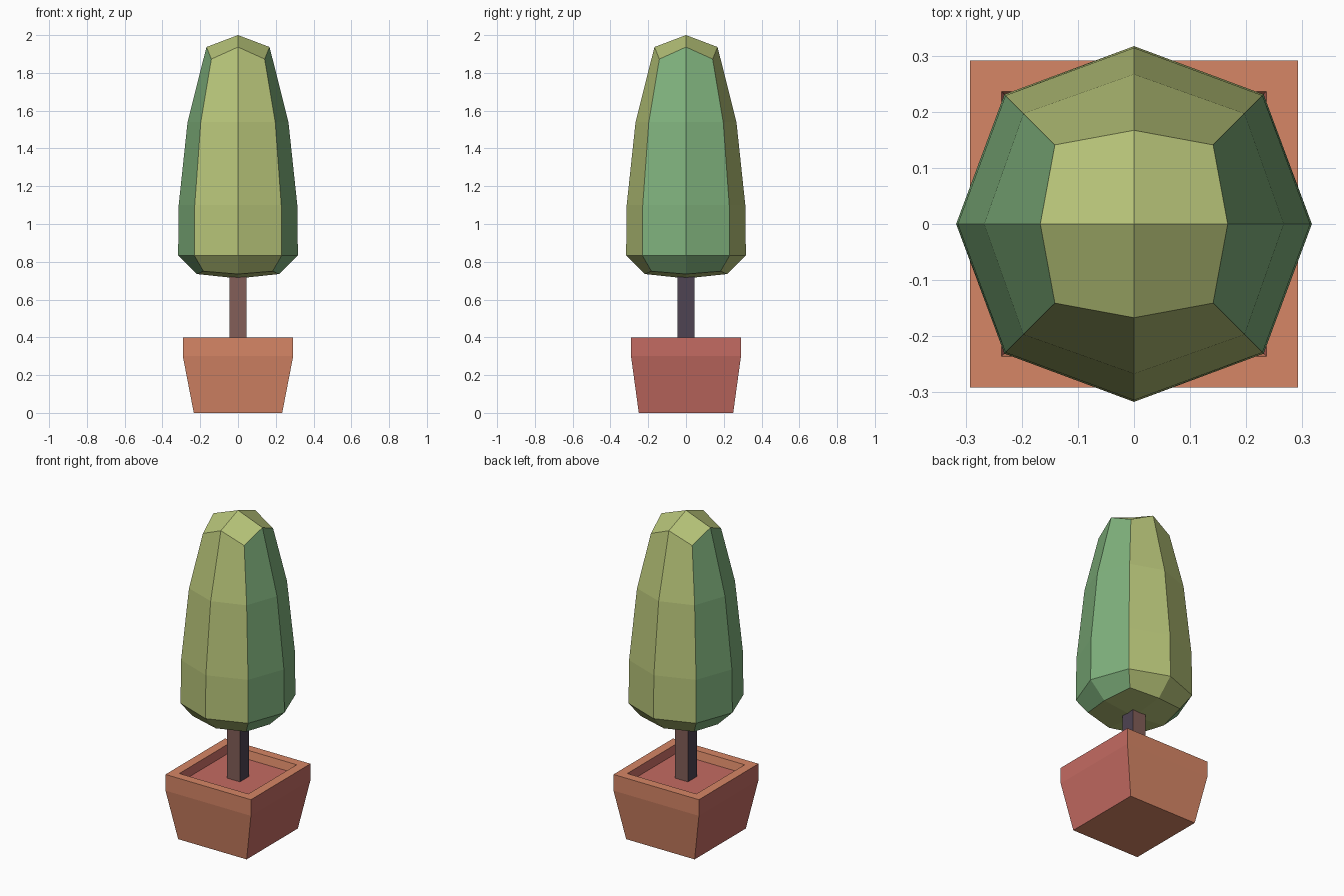
import bpy, bmesh

if "Cube" in bpy.data.objects:
    bpy.data.objects.remove(bpy.data.objects["Cube"])


def material(name, rgb):
    def lin(c):
        c /= 255
        return c / 12.92 if c <= 0.04045 else ((c + 0.055) / 1.055) ** 2.4
    m = bpy.data.materials.new(name)
    m.diffuse_color = (*[lin(c) for c in rgb], 1)
    m.use_nodes = True
    m.node_tree.nodes["Principled BSDF"].inputs["Base Color"].default_value = m.diffuse_color
    return m


leaf_yellow = material("yellow green leaf", (182, 195, 120))
leaf_green = material("green leaf", (128, 178, 125))
clay_orange = material("orange clay", (214, 134, 102))
clay_red = material("red clay", (196, 107, 98))
bark_brown = material("brown bark", (131, 94, 88))
bark_dark = material("dark bark", (78, 67, 82))


def cap(bm, ring, tip_z):
    """Close a ring: flat polygon, or quads meeting at a raised centre."""
    if tip_z is None:
        bm.faces.new(ring)
        return
    tip = bm.verts.new((0, 0, tip_z))
    n = len(ring)
    for i in range(0, n, 2):
        bm.faces.new((tip, ring[i], ring[(i + 1) % n], ring[(i + 2) % n]))


def loft(name, sections, mats, rule, tips=(None, None)):
    bm = bmesh.new()
    rings = [[bm.verts.new(p) for p in s] for s in sections]
    n = len(rings[0])
    for a, b in zip(rings, rings[1:]):
        for i in range(n):
            j = (i + 1) % n
            bm.faces.new((a[i], a[j], b[j], b[i]))
    cap(bm, rings[0], tips[0])
    cap(bm, rings[-1], tips[1])
    bmesh.ops.recalc_face_normals(bm, faces=bm.faces)
    bm.normal_update()
    for f in bm.faces:
        f.material_index = rule(f)
    me = bpy.data.meshes.new(name)
    bm.to_mesh(me)
    bm.free()
    for m in mats:
        me.materials.append(m)
    ob = bpy.data.objects.new(name, me)
    bpy.context.collection.objects.link(ob)
    return ob


def rect(x, y, z):
    return [(-x, -y, z), (x, -y, z), (x, y, z), (-x, y, z)]


def octagon(mid, mid_z, corner, corner_z):
    """Eight points: side middles alternating with corners."""
    pts = []
    for x, y in ((1, 0), (0, 1), (-1, 0), (0, -1)):
        pts.append((x * mid, y * mid, mid_z))
        pts.append(((x - y) * corner, (x + y) * corner, corner_z))
    return pts


# second colour on faces turned to the left or right
def sideways(f):
    return int(abs(f.normal.x) > abs(f.normal.y) + 0.01)


# pot with vertical rim, hollow top and red soil
def pot_rule(f):
    c = f.calc_center_median()
    if f.normal.z > 0.9:
        return int(c.z < 0.38)
    return sideways(f)


loft("pot", [rect(0.234, 0.25, 0), rect(0.292, 0.291, 0.3), rect(0.292, 0.291, 0.4),
             rect(0.236, 0.236, 0.4), rect(0.226, 0.226, 0.35)],
     [clay_orange, clay_red], pot_rule)

# trunk
loft("trunk", [rect(0.045, 0.045, 0.345), rect(0.045, 0.045, 0.73)],
     [bark_brown, bark_dark], sideways)


# foliage: eight-sided crown, caps stay yellow green
def leaf_rule(f):
    c = f.calc_center_median()
    if c.z > 1.9 or c.z < 0.75:
        return 0
    return int(abs(c.x) > abs(c.y))


loft("foliage", [octagon(0.217, 0.735, 0.183, 0.75), octagon(0.317, 0.833, 0.231, 0.833),
                 octagon(0.314, 1.10, 0.229, 1.10), octagon(0.267, 1.54, 0.197, 1.54),
                 octagon(0.167, 1.937, 0.141, 1.873)],
     [leaf_yellow, leaf_green], leaf_rule, tips=(0.712, 2.0))
